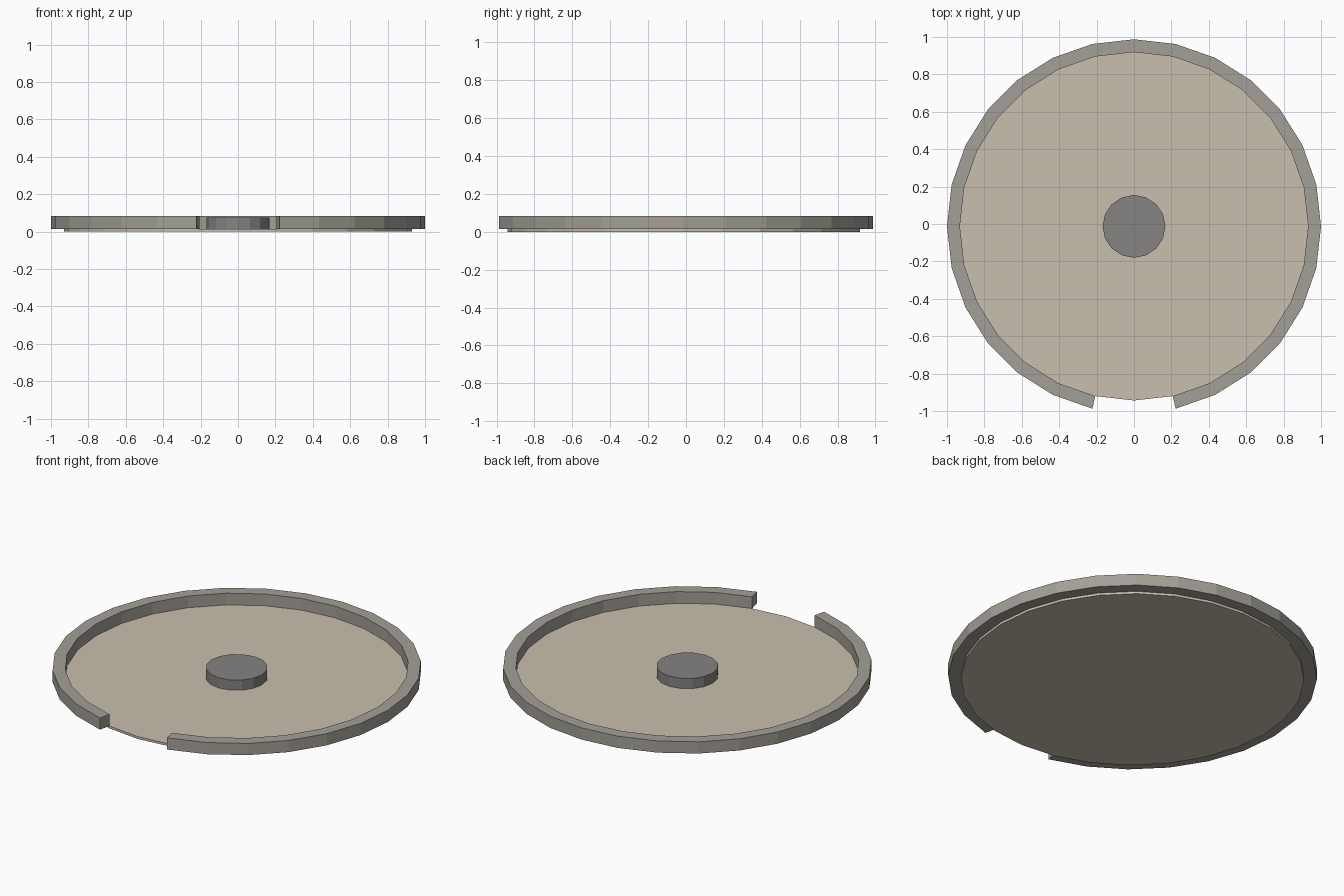
import bpy, bmesh
from math import sin, cos, tau

if "Cube" in bpy.data.objects:
    bpy.data.objects.remove(bpy.data.objects["Cube"])

CY = -0.0125        # circle centre, shifted by the front gap
SIDES = 28
R_IN, R_OUT = 0.931, 1.0
Z_FLOOR, Z_RIM, Z_HUB = 0.014, 0.084, 0.075


def finish(bm, name, color):
    bmesh.ops.recalc_face_normals(bm, faces=bm.faces)
    mesh = bpy.data.meshes.new(name)
    bm.to_mesh(mesh)
    bm.free()
    ob = bpy.data.objects.new(name, mesh)
    bpy.context.collection.objects.link(ob)
    mat = bpy.data.materials.new(name + "_color")
    mat.diffuse_color = (*color, 1)
    mat.use_nodes = True
    mat.node_tree.nodes["Principled BSDF"].inputs["Base Color"].default_value = mat.diffuse_color
    mesh.materials.append(mat)
    return ob


def disc(name, radius, sides, z0, z1, color):
    bm = bmesh.new()
    ring = [bm.verts.new((radius * sin(tau * i / sides),
                          CY + radius * cos(tau * i / sides), z0))
            for i in range(sides)]
    base = bm.faces.new(ring)
    ext = bmesh.ops.extrude_face_region(bm, geom=[base], use_keep_orig=True)
    top = [g for g in ext["geom"] if isinstance(g, bmesh.types.BMVert)]
    bmesh.ops.translate(bm, verts=top, vec=(0, 0, z1 - z0))
    return finish(bm, name, color)


def open_rim(name, first, last, color):
    # rectangular section swept around the circle, leaving the gap open
    bm = bmesh.new()
    section = [(R_IN, Z_FLOOR), (R_OUT, Z_FLOOR), (R_OUT, Z_RIM), (R_IN, Z_RIM)]
    loops = []
    for i in range(first, last + 1):
        a = tau * i / SIDES
        loops.append([bm.verts.new((r * sin(a), CY - r * cos(a), z))
                      for r, z in section])
    for p, q in zip(loops, loops[1:]):
        for k in range(4):
            n = (k + 1) % 4
            bm.faces.new((p[k], p[n], q[n], q[k]))
    bm.faces.new(loops[0])
    bm.faces.new(loops[-1])
    return finish(bm, name, color)


# thin floor plate
disc("floor_plate", R_IN, SIDES, 0.0, Z_FLOOR, (0.58, 0.52, 0.42))
# raised rim with a two-segment entrance at the front
open_rim("rim_wall", 1, SIDES - 1, (0.37, 0.35, 0.31))
# central hub
disc("center_hub", 0.168, 16, Z_FLOOR, Z_HUB, (0.24, 0.23, 0.22))
